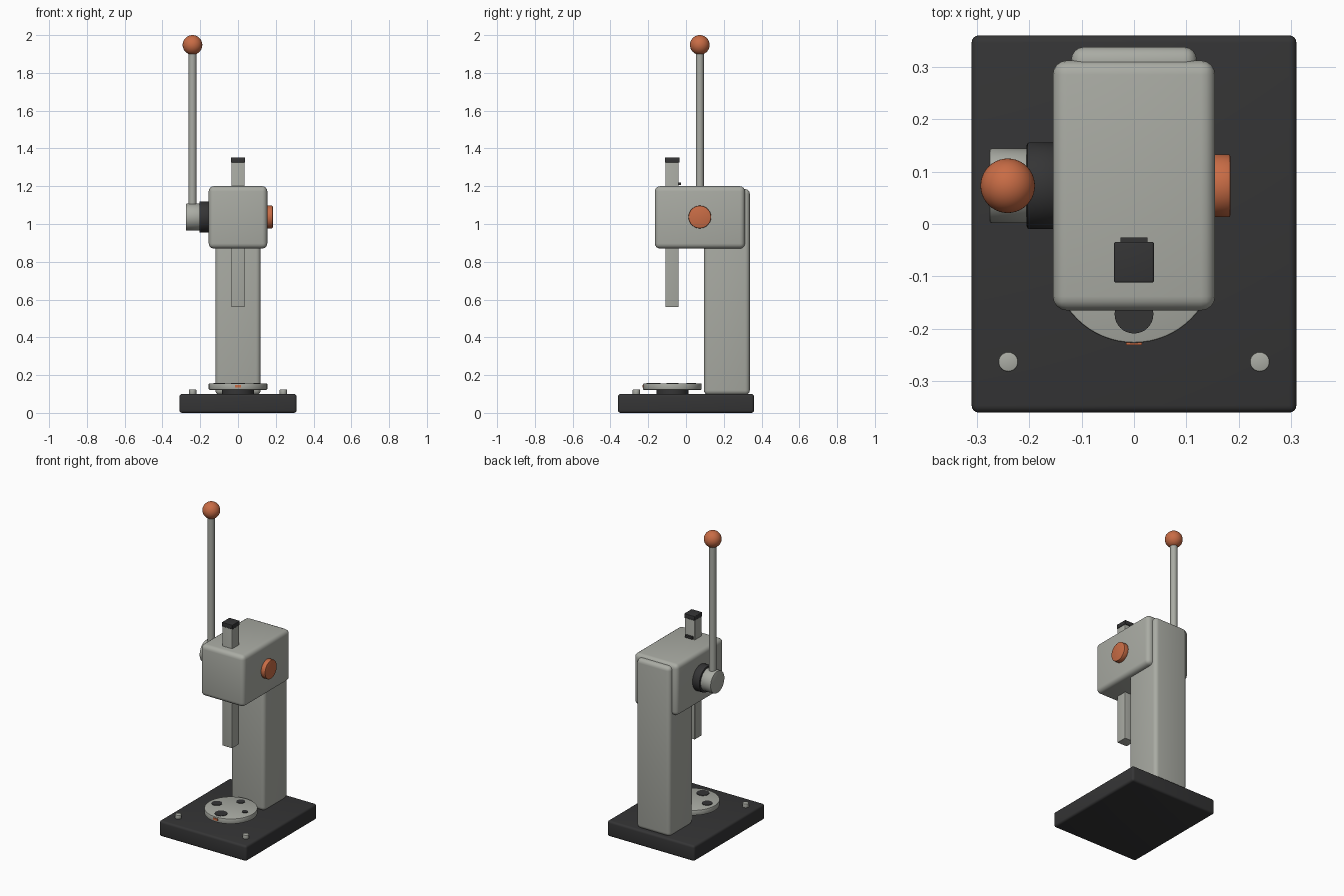
import bpy
import math

cube = bpy.data.objects.get("Cube")
if cube:
    bpy.data.objects.remove(cube, do_unlink=True)


def material(name, rgb):
    mat = bpy.data.materials.new(name)
    mat.use_nodes = True
    mat.diffuse_color = (*rgb, 1)
    bsdf = next(n for n in mat.node_tree.nodes if n.type == "BSDF_PRINCIPLED")
    bsdf.inputs["Base Color"].default_value = (*rgb, 1)
    return mat


GREY = material("warm grey", (0.40, 0.41, 0.37))
DARK = material("charcoal", (0.035, 0.035, 0.036))
ORANGE = material("burnt orange", (0.58, 0.15, 0.06))


def finish(name, mat, bevel, segments=4):
    obj = bpy.context.object
    obj.name = name
    obj.data.materials.append(mat)
    bpy.ops.object.transform_apply(location=False, rotation=True, scale=True)
    if bevel:
        mod = obj.modifiers.new("rounded edges", "BEVEL")
        mod.width = bevel
        mod.segments = segments
        mod.limit_method = "ANGLE"
        mod.angle_limit = math.radians(40)
        bpy.ops.object.modifier_apply(modifier=mod.name)
    bpy.ops.object.shade_smooth_by_angle(angle=math.radians(35))
    return obj


def box(name, mat, x, y, z, bevel=0.0):
    """Box spanning the given (low, high) ranges."""
    spans = (x, y, z)
    bpy.ops.mesh.primitive_cube_add(size=1, location=[(a + b) / 2 for a, b in spans])
    bpy.context.object.scale = [b - a for a, b in spans]
    return finish(name, mat, bevel)


def cylinder(name, mat, centre, radius, span, axis="z", bevel=0.0, sides=48):
    """Cylinder covering span along x or z; centre gives the other two coordinates."""
    mid = (span[0] + span[1]) / 2
    if axis == "x":
        loc, rot = (mid, *centre), (0, math.pi / 2, 0)
    else:
        loc, rot = (*centre, mid), (0, 0, 0)
    bpy.ops.mesh.primitive_cylinder_add(vertices=sides, radius=radius,
                                        depth=span[1] - span[0], location=loc, rotation=rot)
    return finish(name, mat, bevel, 2)


# Base, column and head
box("base", DARK, (-0.31, 0.31), (-0.36, 0.36), (0, 0.1), 0.014)
box("column", GREY, (-0.12, 0.12), (0.095, 0.338), (0.095, 1.185), 0.025)
box("head", GREY, (-0.155, 0.155), (-0.165, 0.312), (0.87, 1.2), 0.027)

# Sliding ram with its cap and rack teeth
box("ram", GREY, (-0.035, 0.035), (-0.109, -0.039), (0.56, 1.33), 0.003)
box("ram_cap", DARK, (-0.038, 0.038), (-0.112, -0.034), (1.325, 1.353), 0.004)
for i in range(10):
    z = 0.922 + i * 0.0315
    box(f"rack_tooth_{i + 1}", DARK, (-0.026, 0.026), (-0.042, -0.026), (z, z + 0.015))

# Turntable with four work holes of stepped size
TABLE_Y = -0.072
cylinder("table_hub", DARK, (0, TABLE_Y), 0.085, (0.095, 0.13))
cylinder("turntable", GREY, (0, TABLE_Y), 0.155, (0.122, 0.156), bevel=0.004, sides=64)
for i, radius in enumerate((0.037, 0.031, 0.025, 0.018)):
    angle = -math.pi / 2 * (i + 1)
    spot = (0.1 * math.cos(angle), TABLE_Y + 0.1 * math.sin(angle))
    cylinder(f"table_hole_{i + 1}", DARK, spot, radius, (0.153, 0.159), sides=32)
box("table_mark", ORANGE, (-0.015, 0.015), (-0.231, -0.223), (0.134, 0.148))

# Locating pins at the front corners
for name, side in (("left_pin", 1), ("right_pin", -1)):
    cylinder(name, GREY, (0.24 * side, -0.263), 0.019, (0.095, 0.124), bevel=0.003, sides=24)

# Pinion shaft: collar and lever hub on one side, cap on the other
SHAFT = (0.073, 1.037)
cylinder("shaft_collar", DARK, SHAFT, 0.083, (-0.205, -0.15), "x", 0.006)
cylinder("lever_hub", GREY, SHAFT, 0.071, (-0.276, -0.2), "x", 0.004)
cylinder("shaft_cap", ORANGE, SHAFT, 0.06, (0.15, 0.184), "x", 0.004)

# Lever and ball grip
LEVER = (-0.241, SHAFT[0])
cylinder("lever", GREY, LEVER, 0.021, (1.05, 1.93), sides=32)
bpy.ops.mesh.primitive_uv_sphere_add(segments=40, ring_count=24, radius=0.052,
                                     location=(*LEVER, 1.948))
finish("lever_ball", ORANGE, 0)
